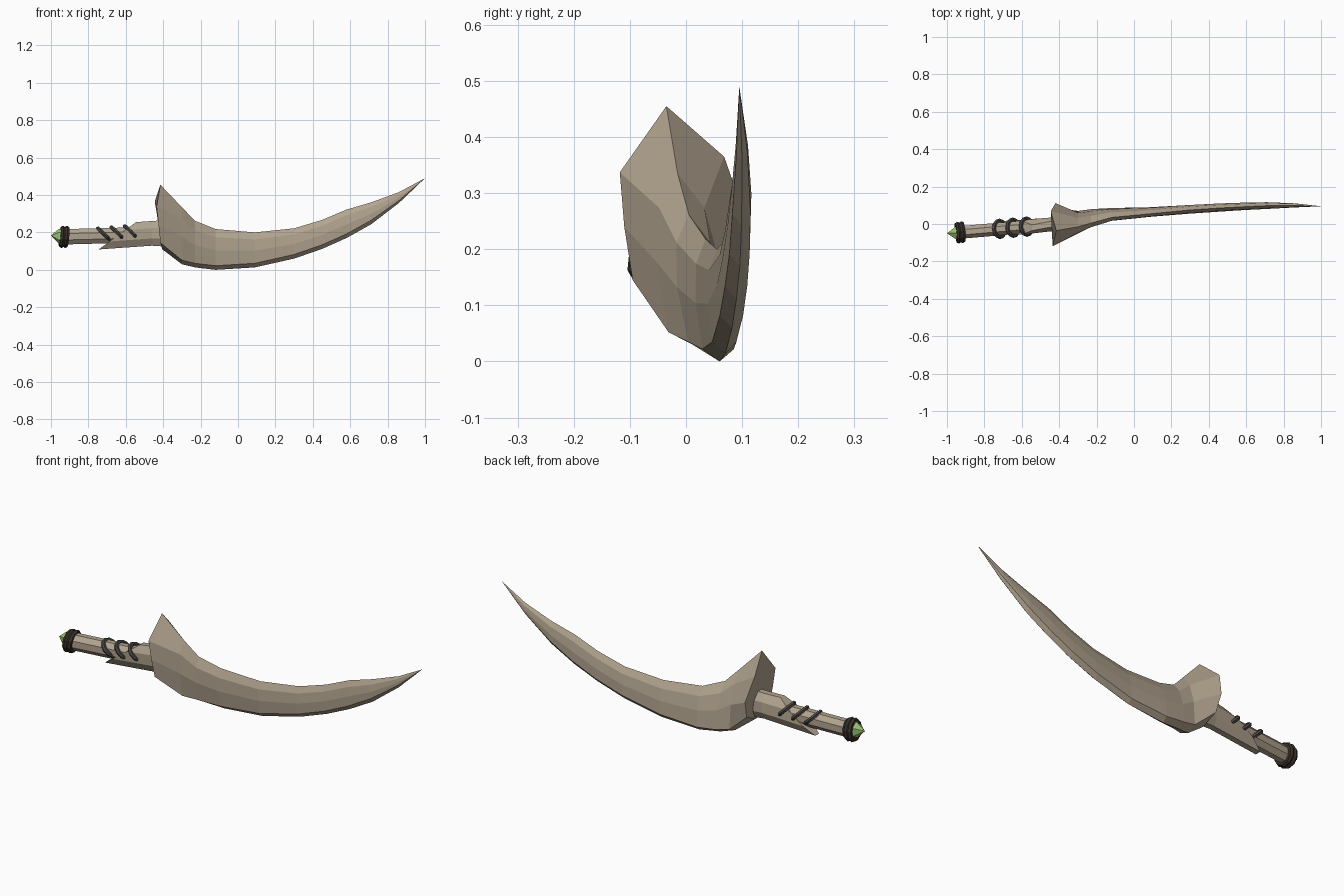
import bpy, bmesh, math
from mathutils import Vector, Matrix

if "Cube" in bpy.data.objects:
    bpy.data.objects.remove(bpy.data.objects["Cube"])


def material(name, rgb):
    m = bpy.data.materials.new(name)
    m.diffuse_color = (*rgb, 1)
    m.use_nodes = True
    m.node_tree.nodes["Principled BSDF"].inputs["Base Color"].default_value = m.diffuse_color
    return m


BONE = material("tan_bone", (0.45, 0.375, 0.28))
LEATHER = material("dark_brown", (0.04, 0.03, 0.022))
CORD = material("dark_grey_cord", (0.07, 0.065, 0.06))
GEM = material("green_gem", (0.34, 0.56, 0.18))


def loft(name, rings, mat, tip=None):
    """Skin equal-sized rings of points, capped, with an optional end point."""
    bm = bmesh.new()
    vr = [[bm.verts.new(p) for p in r] for r in rings]
    n = len(vr[0])
    for a, b in zip(vr, vr[1:]):
        for i in range(n):
            j = (i + 1) % n
            bm.faces.new((a[i], a[j], b[j], b[i]))
    bm.faces.new(vr[0])
    if tip:
        t = bm.verts.new(tip)
        for i in range(n):
            bm.faces.new((vr[-1][i], vr[-1][(i + 1) % n], t))
    else:
        bm.faces.new(vr[-1])
    bmesh.ops.recalc_face_normals(bm, faces=bm.faces)
    me = bpy.data.meshes.new(name)
    bm.to_mesh(me)
    bm.free()
    me.materials.append(mat)
    ob = bpy.data.objects.new(name, me)
    bpy.context.collection.objects.link(ob)
    return ob


def oval(x, y, z, ry, rz, n=8, slant=0.0):
    """Upright oval ring; slant shifts the points in x with their height."""
    pts = []
    for i in range(n):
        a = 2 * math.pi * (i + 0.5) / n
        k = 1 / math.cos(math.pi / n)
        s = math.sin(a) * k
        pts.append((x + slant * s, y + ry * k * math.cos(a), z + rz * s))
    return pts


def blade_ring(x, yt, zt, yb, zb, w):
    """Eight-point section: top ridge, two swelling sides, bottom keel."""
    h = zt - zb
    low = min(0.022, 0.22 * h) / h
    prof = [(1, 0), (0.8, -0.72), (0.48, -1), (low, -0.9), (0, 0),
            (low, 0.9), (0.48, 1), (0.8, 0.72)]
    return [(x, yb + (yt - yb) * t + w * s, zb + h * t) for t, s in prof]


# Blade with its flared, leaning guard end
flare = [(-.415, -.035, .455), (-.435, -.118, .337), (-.425, -.110, .24),
         (-.415, -.095, .145), (-.405, .0, .11), (-.41, .085, .15),
         (-.42, .112, .24), (-.445, .068, .365)]
stations = [  # x, ridge y, ridge z, keel y, keel z, half width
    (-.30, -.015, .335, .022, .03, .056), (-.23, .005, .262, .045, .013, .042),
    (-.12, .035, .218, .060, .000, .031), (.09, .055, .200, .070, .013, .024),
    (.30, .075, .222, .082, .06, .023), (.45, .085, .267, .09, .112, .022),
    (.58, .092, .322, .096, .17, .020), (.71, .098, .360, .099, .242, .018),
    (.86, .099, .415, .100, .357, .011)]
loft("blade", [flare] + [blade_ring(*s) for s in stations], BONE, (1, .095, .49))

# Grip rod running slightly askew into the guard
loft("grip", [oval(-.95, -.047, .176, .034, .041),
              oval(-.41, .0, .19, .034, .041)], BONE)

# Sleeve over the grip, cut obliquely at the back
loft("grip_sleeve", [oval(-.645, -.02, .182, .037, .073, slant=.10),
                     oval(-.46, -.004, .195, .037, .066),
                     oval(-.40, .0, .195, .04, .07)], BONE)


def torus(name, centre, axis, major, minor, mat, n=12, m=6):
    """Closed low-poly ring around an axis."""
    rot = Vector((0, 0, 1)).rotation_difference(Vector(axis)).to_matrix().to_4x4()
    mw = Matrix.Translation(centre) @ rot
    bm = bmesh.new()
    g = []
    for i in range(n):
        a = 2 * math.pi * i / n
        row = []
        for j in range(m):
            b = 2 * math.pi * j / m
            r = major + minor * math.cos(b)
            row.append(bm.verts.new(mw @ Vector((r * math.cos(a), r * math.sin(a),
                                                 minor * math.sin(b)))))
        g.append(row)
    for i in range(n):
        for j in range(m):
            k, l = (i + 1) % n, (j + 1) % m
            bm.faces.new((g[i][j], g[k][j], g[k][l], g[i][l]))
    me = bpy.data.meshes.new(name)
    bm.to_mesh(me)
    bm.free()
    me.materials.append(mat)
    bpy.context.collection.objects.link(bpy.data.objects.new(name, me))


# Three slanted cord wraps
for i in range(3):
    torus(f"cord_wrap_{i + 1}", (-.718 + .072 * i, -.026 + .006 * i, .190 + .006 * i),
          (1, .08, 1), .044, .011, CORD)

# Two leather bands at the pommel
for i in range(2):
    torus(f"pommel_band_{i + 1}", (-.940 + .021 * i, -.046 + .002 * i, .176),
          (1, .09, -.1), .046, .014, LEATHER, n=10)

# Pointed gem
loft("pommel_gem", [oval(-.935, -.046, .177, .032, .036, 6),
                    oval(-.958, -.047, .179, .030, .034, 6)], GEM, (-1, -.05, .184))
